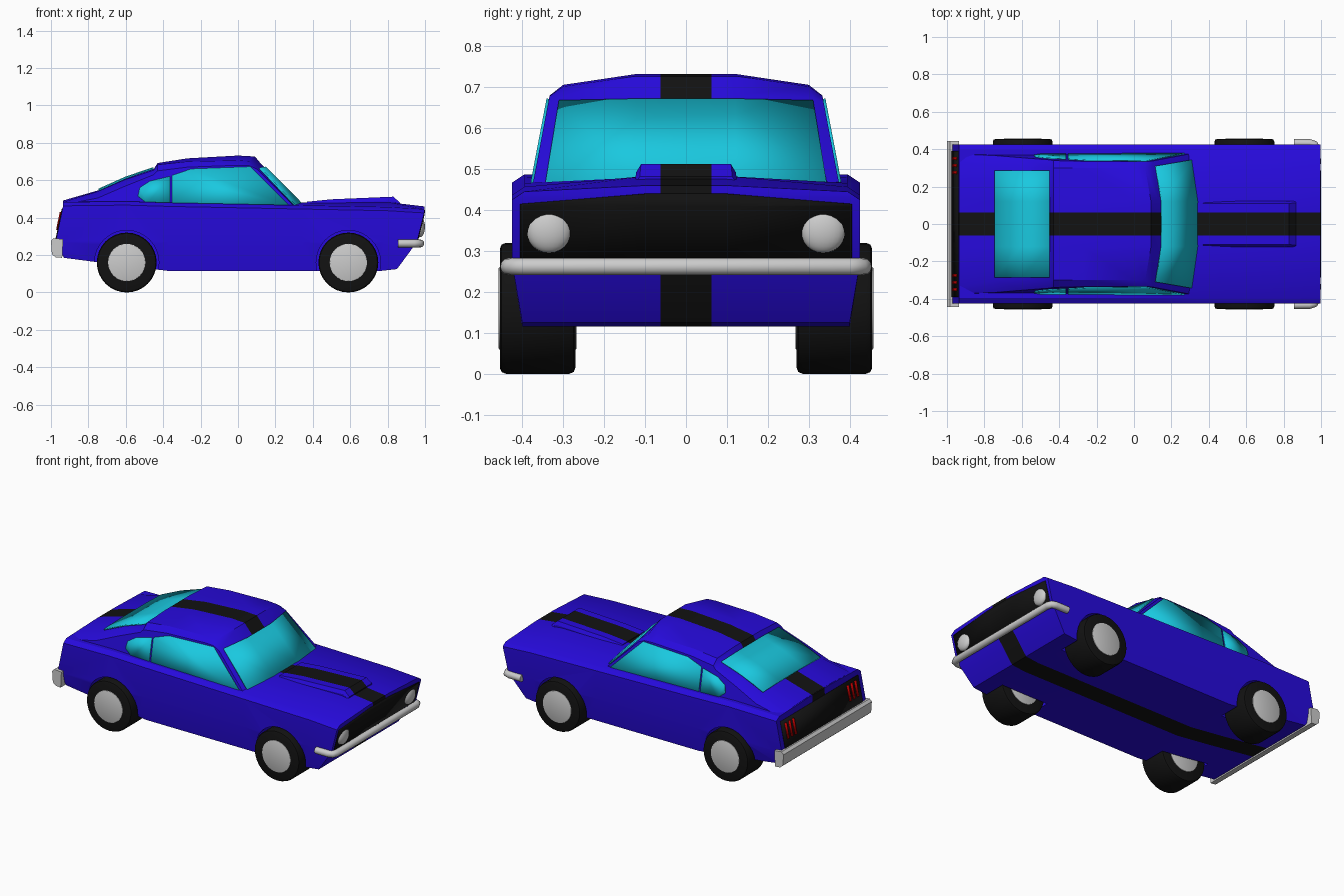
import bpy, bmesh, math
from mathutils import Matrix

if "Cube" in bpy.data.objects:
    bpy.data.objects.remove(bpy.data.objects["Cube"])


def material(name, color):
    m = bpy.data.materials.new(name)
    m.diffuse_color = (*color, 1)
    m.use_nodes = True
    m.node_tree.nodes["Principled BSDF"].inputs["Base Color"].default_value = m.diffuse_color
    return m


BLUE = material("blue_paint", (0.02, 0.003, 0.72))
BLACK = material("black", (0.006, 0.006, 0.006))
GLASS = material("glass", (0.01, 0.58, 0.74))
RED = material("red_lamp", (0.5, 0.0, 0.0))


def finish(name, bm, mats=(), angle=30):
    bmesh.ops.recalc_face_normals(bm, faces=bm.faces[:])
    me = bpy.data.meshes.new(name)
    bm.to_mesh(me)
    bm.free()
    for m in mats:
        me.materials.append(m)
    ob = bpy.data.objects.new(name, me)
    bpy.context.collection.objects.link(ob)
    smooth(ob, angle)
    return ob


def smooth(ob, angle=30):
    bpy.ops.object.select_all(action='DESELECT')
    bpy.context.view_layer.objects.active = ob
    ob.select_set(True)
    bpy.ops.object.shade_smooth_by_angle(angle=math.radians(angle))


def loft(name, halves):
    """Skin half sections (bottom to top), mirrored in y, with a black centre stripe."""
    bm = bmesh.new()
    rings = [[bm.verts.new(p) for p in h] +
             [bm.verts.new((x, -y, z)) for x, y, z in reversed(h)] for h in halves]
    n = len(rings[0])
    for a, b in zip(rings, rings[1:]):
        for i in range(n):
            j = (i + 1) % n
            bm.faces.new((a[i], a[j], b[j], b[i]))
    for r in (rings[0], rings[-1]):
        for i in range(n // 2 - 1):
            bm.faces.new((r[i], r[i + 1], r[n - 2 - i], r[n - 1 - i]))
    for y in (-0.062, 0.062):
        bmesh.ops.bisect_plane(bm, geom=bm.verts[:] + bm.edges[:] + bm.faces[:],
                               plane_co=(0, y, 0), plane_no=(0, 1, 0))
    for f in bm.faces:
        f.material_index = int(abs(f.calc_center_median().y) < 0.061)
    return finish(name, bm, (BLUE, BLACK))


def shell(name, rows, mat, mirror=False, thick=0.008):
    """Thin panel: a grid of point rows, or one polygon if a single row is given."""
    bm = bmesh.new()
    vs = [[bm.verts.new(p) for p in r] for r in rows]
    if len(vs) == 1:
        bm.faces.new(vs[0])
    for a, b in zip(vs, vs[1:]):
        for i in range(len(a) - 1):
            bm.faces.new((a[i], a[i + 1], b[i + 1], b[i]))
    ob = finish(name, bm, (mat,))
    if mirror:
        ob.modifiers.new("mirror", 'MIRROR').use_axis = (False, True, False)
    s = ob.modifiers.new("solid", 'SOLIDIFY')
    s.thickness, s.offset = thick, 0
    return ob


def cylinder(name, loc, r, depth, mats=(), bevel=0.0):
    bm = bmesh.new()
    bmesh.ops.create_cone(bm, cap_ends=True, segments=32, radius1=r, radius2=r, depth=depth,
                          matrix=Matrix.Translation(loc) @ Matrix.Rotation(math.pi / 2, 4, 'X'))
    if bevel:
        rims = [e for e in bm.edges if abs(e.verts[0].co.y - e.verts[1].co.y) < 1e-4]
        bmesh.ops.bevel(bm, geom=rims, offset=bevel, segments=2, affect='EDGES', profile=0.5)
    return finish(name, bm, mats)


# Lower body: x at bottom / middle / top, then heights of floor, shoulder, centre
body = loft("body", [
    [(xb, 0.40, zb), (xm, 0.425, 0.27), (xt, 0.425, zs - 0.02), (xt, 0.395, zs), (xt, 0.1, zc)]
    for xb, xm, xt, zb, zs, zc in (
        (-0.93, -0.975, -0.935, 0.185, 0.483, 0.492),
        (-0.60, -0.60, -0.60, 0.142, 0.487, 0.49),
        (-0.37, -0.37, -0.37, 0.115, 0.48, 0.48),
        (0.34, 0.34, 0.34, 0.115, 0.466, 0.48),
        (0.76, 0.78, 0.80, 0.115, 0.457, 0.483),
        (0.85, 0.957, 0.996, 0.125, 0.445, 0.46))])

# Wheel wells
for x in (-0.595, 0.59):
    for s in (-1, 1):
        cut = cylinder("well_cutter", (x, s * 0.43, 0.16), 0.172, 0.34)
        cut.hide_render = True
        b = body.modifiers.new("well", 'BOOLEAN')
        b.object, b.operation, b.solver = cut, 'DIFFERENCE', 'EXACT'
        bpy.context.view_layer.objects.active = body
        bpy.ops.object.modifier_apply(modifier=b.name)
        bpy.data.objects.remove(cut)
smooth(body)


# Cabin: centre x, side edge height, roof edge height and y, centre height
def side(z):
    return 0.375 - 0.19 * (z - 0.46)


def cabin_ring(x, ze, z2, y2, z3):
    xe = x - (0.03 if x > 0.05 else 0)
    return [(xe, side(0.44), 0.44), (xe, side(ze), ze), (xe, y2, z2), (x, 0.125, z3)]


loft("cabin", [cabin_ring(*r) for r in (
    (-0.93, 0.47, 0.485, 0.33, 0.493), (-0.75, 0.505, 0.54, 0.30, 0.545),
    (-0.60, 0.57, 0.605, 0.30, 0.61), (-0.45, 0.63, 0.655, 0.30, 0.66),
    (-0.43, 0.65, 0.683, 0.30, 0.692), (-0.27, 0.67, 0.70, 0.30, 0.717),
    (0.0, 0.68, 0.706, 0.30, 0.732), (0.09, 0.678, 0.702, 0.30, 0.727),
    (0.13, 0.66, 0.675, 0.31, 0.68), (0.345, 0.445, 0.45, 0.34, 0.46))])

# Hood scoop
loft("hood_scoop", [[(x, y + 0.012, 0.45), (x, y + 0.012, zt - 0.02), (x, y, zt)]
     for x, y, zt in ((0.37, 0.11, 0.485), (0.50, 0.11, 0.498),
                      (0.83, 0.11, 0.512), (0.865, 0.113, 0.482))])

# Glass
shell("windscreen", [
    [(0.116, -0.31, 0.665), (0.147, -0.12, 0.669), (0.147, 0.12, 0.669), (0.116, 0.31, 0.665)],
    [(0.318, -0.345, 0.452), (0.353, -0.12, 0.46), (0.353, 0.12, 0.46), (0.318, 0.345, 0.452)]],
    GLASS, thick=0.01)
shell("rear_window", [[(x, -0.287, z), (x, -0.12, z + 0.004), (x, 0.12, z + 0.004), (x, 0.287, z)]
      for x, z in ((-0.745, 0.547), (-0.60, 0.612), (-0.452, 0.662))], GLASS)
for name, pts in (
        ("door_window", ((-0.352, 0.46), (0.278, 0.46), (0.065, 0.672), (-0.25, 0.66), (-0.352, 0.625))),
        ("quarter_window", ((-0.364, 0.46), (-0.485, 0.475), (-0.535, 0.515),
                            (-0.525, 0.56), (-0.47, 0.595), (-0.364, 0.62)))):
    shell(name, [[(x, side(z) + 0.002, z) for x, z in pts]], GLASS, mirror=True)


# Grille and rear panel, laid on the sloping ends
def nose(z):
    return min(0.957 + (z - 0.27) * 0.252, 0.996) + 0.001


def tail(z):
    return -0.975 + max(z - 0.27, 0) * 0.207 - 0.001


shell("grille", [[(nose(z + dz), y, z + dz) for y, dz in
      ((-0.405, 0), (-0.1, e), (0.1, e), (0.405, 0))]
      for z, e in ((0.28, 0), (0.41, 0.0), (0.415, 0.025))], BLACK, thick=0.006)
shell("rear_panel", [[(tail(z), y, z) for y in (-0.39, 0.39)] for z in (0.28, 0.45)], BLACK, thick=0.006)
for i in range(3):
    y = 0.275 + i * 0.038
    shell("tail_lamp", [[(tail(z) - 0.006, y + d, z) for d in (-0.008, 0.008)]
          for z in (0.335, 0.43)], RED, mirror=True)

# Headlights
for s in (-1, 1):
    bm = bmesh.new()
    bmesh.ops.create_uvsphere(bm, u_segments=24, v_segments=12, radius=0.055,
                              matrix=Matrix.Translation((0.972, s * 0.335, 0.35)) @
                              Matrix.Diagonal((0.5, 1, 1, 1)))
    finish("headlight", bm, angle=60)

# Front bumper bar wrapping round the corners
cu = bpy.data.curves.new("front_bumper", 'CURVE')
cu.dimensions, cu.bevel_depth, cu.bevel_resolution, cu.use_fill_caps = '3D', 0.021, 4, True
half = [(0.855, 0.433), (0.94, 0.433), (0.965, 0.425), (0.975, 0.40)]
path = half + [(x, -y) for x, y in reversed(half)]
sp = cu.splines.new('POLY')
sp.points.add(len(path) - 1)
for p, (x, y) in zip(sp.points, path):
    p.co = (x, y, 0.262, 1)
bpy.context.collection.objects.link(bpy.data.objects.new("front_bumper", cu))

# Rear bumper
bm = bmesh.new()
prof = [(-0.935, 0.285), (-0.985, 0.29), (-1.0, 0.275), (-0.995, 0.205), (-0.975, 0.188), (-0.94, 0.185)]
ends = [[bm.verts.new((x, y, z)) for x, z in prof] for y in (-0.445, 0.445)]
for e in ends:
    bm.faces.new(e)
for i in range(len(prof)):
    bm.faces.new((ends[0][i], ends[0][i - 1], ends[1][i - 1], ends[1][i]))
finish("rear_bumper", bm)

# Wheels
for x in (-0.595, 0.59):
    for s in (-1, 1):
        cylinder("tyre", (x, s * 0.3625, 0.16), 0.16, 0.185, (BLACK,), 0.015)
        cylinder("hub", (x, s * 0.3625, 0.16), 0.101, 0.191, (), 0.004)
